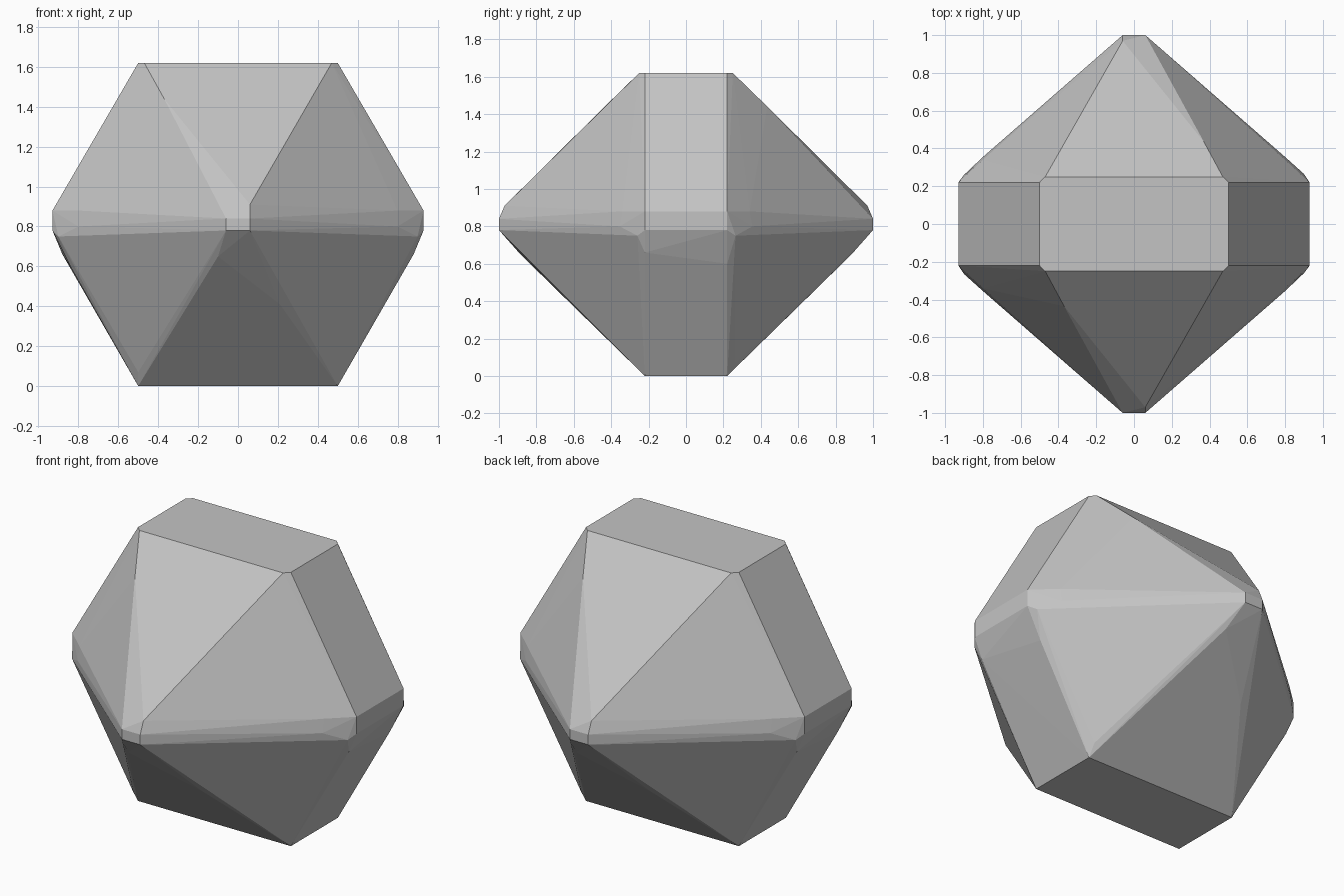
import bpy, bmesh, math

# Remove the default cube
cube = bpy.data.objects.get("Cube")
if cube:
    bpy.data.objects.remove(cube, do_unlink=True)

# Plain grey stone
stone = bpy.data.materials.new("grey_stone")
stone.use_nodes = True
colour = (0.55, 0.55, 0.55, 1)
stone.diffuse_color = colour
stone.node_tree.nodes["Principled BSDF"].inputs["Base Color"].default_value = colour

# Corners repeated in all four quadrants
mirrored = [
    (0.50, 0.22, 1.62), (0.47, 0.25, 1.62),   # clipped top corners
    (0.50, 0.22, 0.00),                       # base corners
    (0.93, 0.22, 0.88), (0.93, 0.22, 0.78),   # side ends
    (0.06, 1.00, 0.78), (0.06, 1.00, 0.84),   # front and back tips
    (0.80, 0.34, 0.88), (0.80, 0.355, 0.80),  # bevel between tip and side
]

# Irregular chips, repeated by a half turn about the vertical axis
turned = [
    (0.06, -0.97, 0.91), (-0.37, -0.435, 1.44),
    (-0.10, -0.885, 0.65), (0.21, -0.64, 0.41),
    (-0.50, -0.265, 0.07), (0.90, -0.26, 0.75),
    (0.88, -0.22, 0.66), (0.84, 0.22, 0.60), (0.90, 0.265, 0.75),
]

points = [(x * sx, y * sy, z) for x, y, z in mirrored
          for sx in (-1, 1) for sy in (-1, 1)]
points += [(x * s, y * s, z) for x, y, z in turned for s in (-1, 1)]

# Wrap the corners in a faceted convex shell
bm = bmesh.new()
for p in points:
    bm.verts.new(p)
hull = bmesh.ops.convex_hull(bm, input=bm.verts[:])
spare = {g for g in hull["geom_interior"] + hull["geom_unused"]
         if isinstance(g, bmesh.types.BMVert)}
bmesh.ops.delete(bm, geom=list(spare), context="VERTS")
bmesh.ops.dissolve_limit(bm, angle_limit=math.radians(0.5),
                         verts=bm.verts[:], edges=bm.edges[:])
bmesh.ops.recalc_face_normals(bm, faces=bm.faces[:])

mesh = bpy.data.meshes.new("faceted_rock")
bm.to_mesh(mesh)
bm.free()
mesh.materials.append(stone)
rock = bpy.data.objects.new("faceted_rock", mesh)
bpy.context.collection.objects.link(rock)
